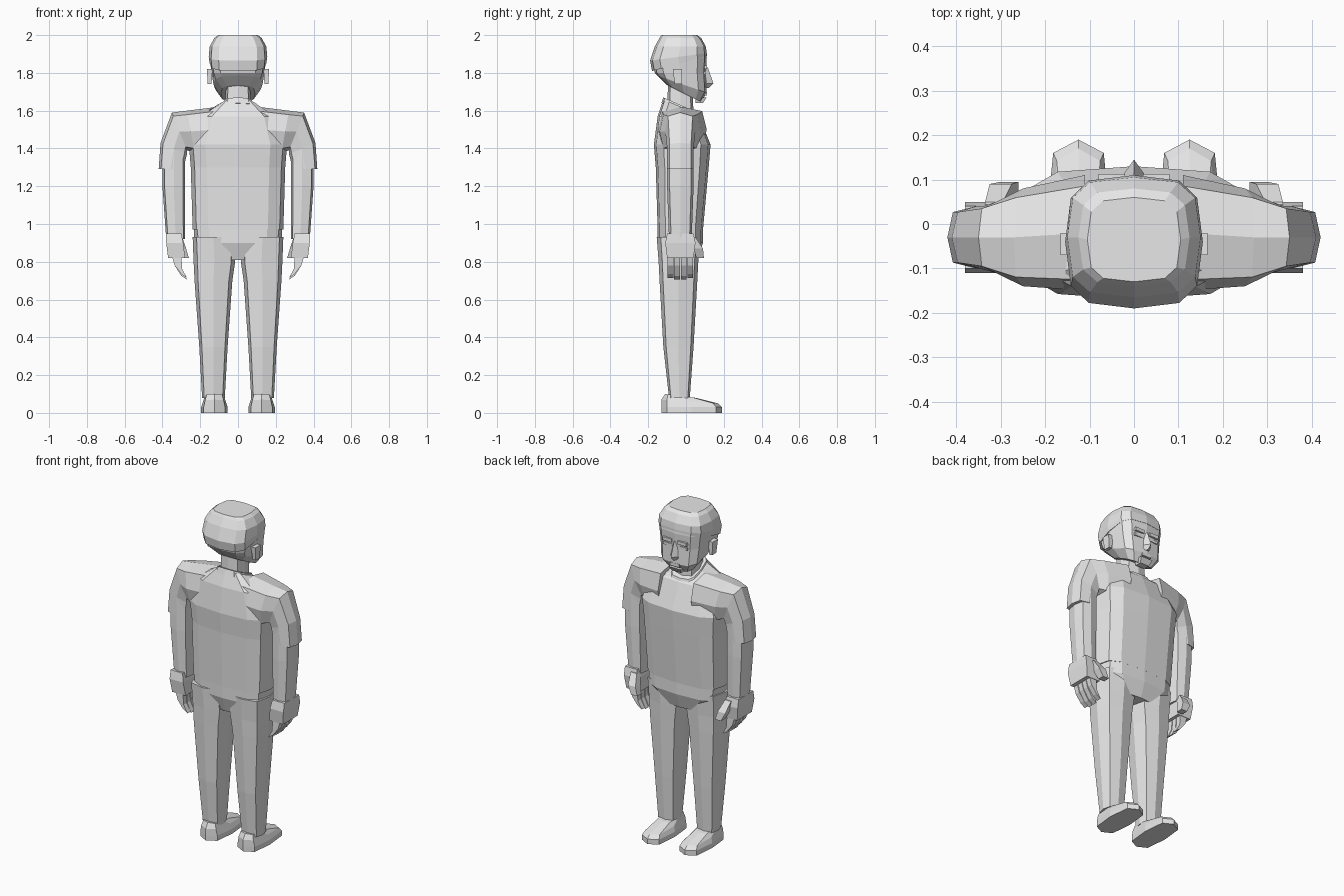
import bpy, bmesh, math

# Remove the default cube only
if "Cube" in bpy.data.objects:
    bpy.data.objects.remove(bpy.data.objects["Cube"], do_unlink=True)

# One plain material for the whole figure
clay = bpy.data.materials.new("pale grey")
clay.use_nodes = True
clay.diffuse_color = (.8, .8, .8, 1)
clay.node_tree.nodes["Principled BSDF"].inputs["Base Color"].default_value = clay.diffuse_color


def signed_power(value, power):
    return math.copysign(abs(value) ** power, value) if abs(value) > .001 else 0


def section(z, wide, deep, x=0, y=-.03, lift=0, tilt=0):
    """Cross-section by half extents; lift raises its outer side, tilt its +y side."""
    return dict(z=z, wide=wide, deep=deep, x=x, y=y, lift=lift, tilt=tilt)


def section_point(cut, angle, power):
    across = signed_power(math.cos(angle), power)
    along = signed_power(math.sin(angle), power)
    return (cut["x"] + cut["wide"] * across,
            cut["y"] + cut["deep"] * along,
            cut["z"] + cut["lift"] * across + cut["tilt"] * along)


def loft(name, *cuts, sides=12, power=.6, turn=0, side=1):
    """Skin a stack of rounded cross-sections into a closed solid."""
    bm = bmesh.new()
    loops = []
    for cut in cuts:
        loop = []
        for i in range(sides):
            x, y, z = section_point(cut, math.tau * i / sides + turn, power)
            loop.append(bm.verts.new((side * x, y, z)))
        loops.append(loop)
    for lower, upper in zip(loops, loops[1:]):
        for i in range(sides):
            j = (i + 1) % sides
            bm.faces.new((lower[i], lower[j], upper[j], upper[i]))
    bm.faces.new(loops[0])
    bm.faces.new(loops[-1])
    bmesh.ops.recalc_face_normals(bm, faces=bm.faces)
    mesh = bpy.data.meshes.new(name)
    bm.to_mesh(mesh)
    bm.free()
    mesh.materials.append(clay)
    obj = bpy.data.objects.new(name, mesh)
    bpy.context.scene.collection.objects.link(obj)


def block(name, *cuts, side=1):
    """Four-sided loft with square corners."""
    loft(name, *cuts, sides=4, power=0, turn=math.pi / 4, side=side)


def limb(name, *cuts, side=1):
    """Eight-sided loft."""
    loft(name, *cuts, sides=8, side=side)


def pair(builder, name, *cuts):
    """Build a part on both sides of the body."""
    for label, side in dict(left=1, right=-1).items():
        builder(label + "_" + name, *cuts, side=side)


# Shirt body, ending in a neck opening that drops towards the chest
loft("shirt_body",
     section(z=.97, wide=.24, deep=.12),
     section(z=1.3, wide=.25, deep=.14, y=-.02),
     section(z=1.42, wide=.26, deep=.15, y=-.02),
     section(z=1.57, wide=.21, deep=.11, y=-.04),
     section(z=1.62, wide=.09, deep=.09, tilt=-.04))

# Collar band
loft("collar",
     section(z=1.6, wide=.09, deep=.1, tilt=-.04),
     section(z=1.63, wide=.08, deep=.09, tilt=-.04))

# Shoulders and short sleeves, turning down from the chest to the hem
pair(limb, "sleeve",
     section(z=1.5, wide=0, deep=.13, x=.11, y=-.02, lift=.12),
     section(z=1.49, wide=.02, deep=.11, x=.25, lift=.11),
     section(z=1.49, wide=.04, deep=.08, x=.31, lift=.1),
     section(z=1.4, wide=.07, deep=.07, x=.34, lift=.03),
     section(z=1.29, wide=.065, deep=.07, x=.355))

# Forearms
pair(limb, "forearm",
     section(z=1.4, wide=.06, deep=.07, x=.34),
     section(z=1.2, wide=.06, deep=.07, x=.34),
     section(z=.92, wide=.05, deep=.06, x=.33))

# Palms
pair(block, "palm",
     section(z=.95, wide=.04, deep=.07, x=.34),
     section(z=.9, wide=.045, deep=.08, x=.335),
     section(z=.82, wide=.045, deep=.07, x=.325))

# Curled fingers, the middle two longest
for number in range(4):
    offset = number - 1.5
    row = -.03 + offset * .035
    tip = .71 + abs(offset) / 100
    pair(block, "finger_" + str(number + 1),
         section(z=.83, wide=.025, deep=.015, x=.325, y=row),
         section(z=.77, wide=.02, deep=.015, x=.315, y=row, lift=.01),
         section(z=tip, wide=.015, deep=.015, x=.285, y=row, lift=.01))

# Thumbs
pair(block, "thumb",
     section(z=.93, wide=.02, deep=.02, x=.315, y=.03),
     section(z=.87, wide=.025, deep=.025, x=.3, y=.065),
     section(z=.82, wide=.02, deep=.02, x=.28, y=.075))

# Trousers
loft("trouser_seat",
     section(z=.81, wide=.12, deep=.09),
     section(z=.9, wide=.23, deep=.12),
     section(z=.99, wide=.235, deep=.12))
pair(limb, "trouser_leg",
     section(z=.93, wide=.11, deep=.115, x=.13, y=-.04),
     section(z=.8, wide=.11, deep=.105, x=.125, y=-.04),
     section(z=.7, wide=.1, deep=.1, x=.13, y=-.04),
     section(z=.35, wide=.075, deep=.08, x=.13, y=-.04),
     section(z=.08, wide=.06, deep=.055, x=.13, y=-.035))

# Shoes, low at the toe and rising to the ankle
pair(limb, "shoe",
     section(z=0, wide=.07, deep=.16, x=.125, y=.03),
     section(z=.03, wide=.07, deep=.16, x=.125, y=.03),
     section(z=.06, wide=.06, deep=.15, x=.125, y=.02, tilt=-.01),
     section(z=.09, wide=.05, deep=.08, x=.125, tilt=-.01))

# Neck
limb("neck",
     section(z=1.55, wide=.07, deep=.07),
     section(z=1.77, wide=.065, deep=.065))

# Head with the jaw sloping down to the chin
loft("head",
     section(z=1.69, wide=.09, deep=.09, y=-.01, tilt=-.045),
     section(z=1.74, wide=.13, deep=.13, y=-.02, tilt=-.045),
     section(z=1.8, wide=.14, deep=.135),
     section(z=1.88, wide=.15, deep=.145, y=-.035),
     section(z=1.94, wide=.145, deep=.13))

# Cropped hair with a flat crown
loft("hair",
     section(z=1.85, wide=.15, deep=.145, y=-.035, tilt=.04),
     section(z=1.885, wide=.155, deep=.15, y=-.04, tilt=.02),
     section(z=1.94, wide=.15, deep=.135),
     section(z=1.985, wide=.125, deep=.11),
     section(z=2, wide=.105, deep=.095, y=-.035))

# Ears
pair(block, "ear",
     section(z=1.74, wide=.01, deep=.02, x=.15, y=-.04),
     section(z=1.82, wide=.015, deep=.025, x=.15, y=-.045))

# Brows and eyes
for part, height, reach, thick in (("brow", 1.83, .112, .01), ("eye", 1.8, .104, .008)):
    pair(block, part,
         section(z=height - thick, wide=.03, deep=.02, x=.05, y=reach - .02),
         section(z=height + thick, wide=.03, deep=.02, x=.05, y=reach - .02))

# Nose, lips and chin beard
loft("nose",
     section(z=1.72, wide=.02, deep=.02, y=.1),
     section(z=1.745, wide=.025, deep=.035, y=.11),
     section(z=1.83, wide=.01, deep=.02, y=.095), sides=4, power=1)
block("lips",
      section(z=1.68, wide=.03, deep=.02, y=.09),
      section(z=1.7, wide=.03, deep=.02, y=.09))
block("chin_beard",
      section(z=1.64, wide=.03, deep=.02, y=.07),
      section(z=1.67, wide=.04, deep=.03, y=.08))
